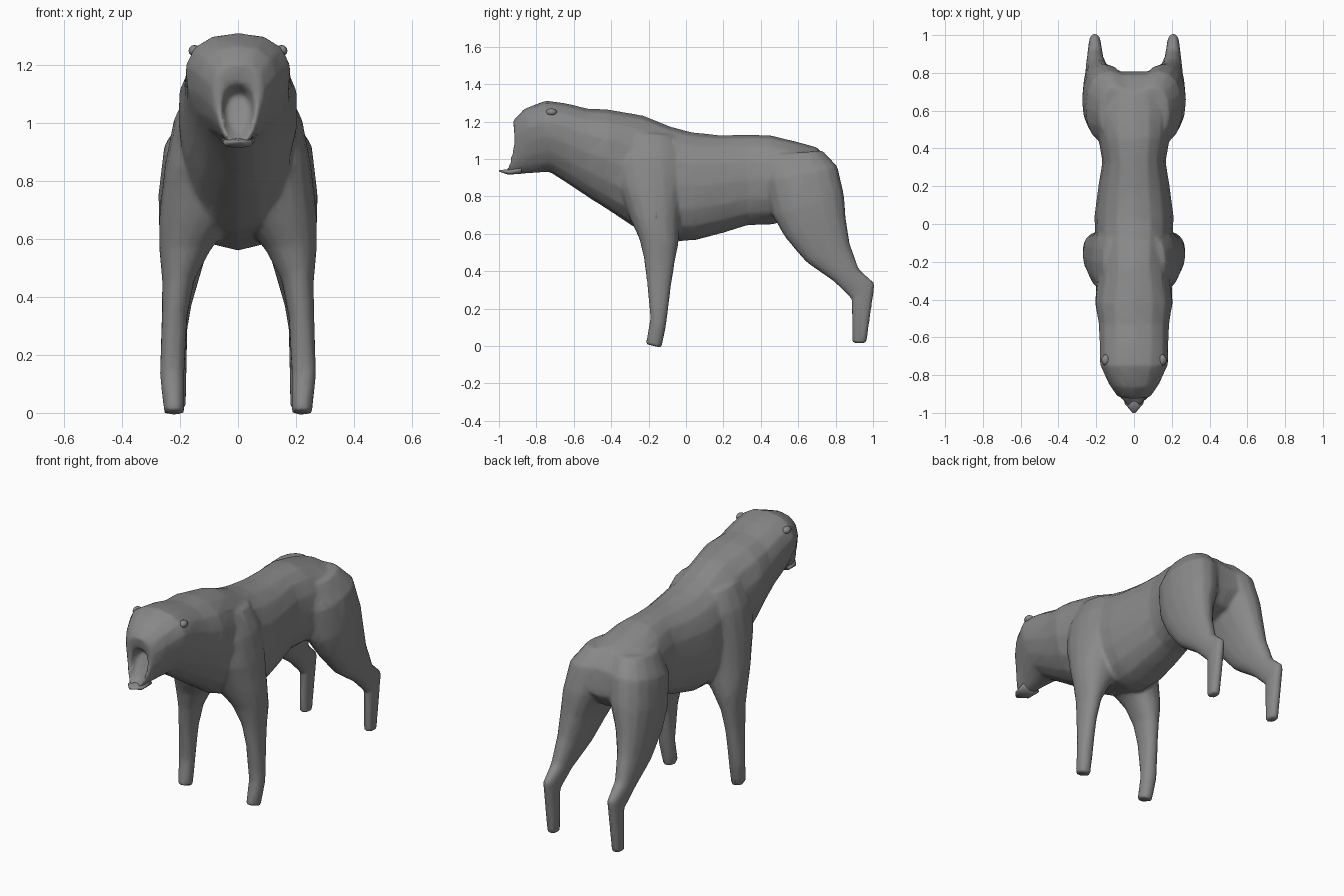
import bpy, bmesh, math
from mathutils import Vector

cube = bpy.data.objects.get("Cube")
if cube:
    bpy.data.objects.remove(cube, do_unlink=True)

fur = bpy.data.materials.new("grey_fur")
fur.use_nodes = True
fur.diffuse_color = (0.25, 0.25, 0.25, 1)
fur.node_tree.nodes["Principled BSDF"].inputs["Base Color"].default_value = (0.25, 0.25, 0.25, 1)


def loft(bm, rings, side=1, sides=16, power=0.9):
    """Skin oval rings: (y, z) of one edge, (y, z) of the other, x range, taper."""
    loops = []
    for ya, za, yb, zb, x0, x1, taper in rings:
        loop = []
        for i in range(sides):
            a = math.tau * i / sides
            c, s = (math.copysign(abs(f) ** power, f) for f in (math.cos(a), math.sin(a)))
            t = (s + 1) / 2
            x = (x0 + x1) / 2 + (x1 - x0) / 2 * c * (1 + taper * s)
            loop.append(bm.verts.new((side * x, ya + (yb - ya) * t, za + (zb - za) * t)))
        loops.append(loop)
    for a, b in zip(loops, loops[1:]):
        for i in range(sides):
            j = (i + 1) % sides
            bm.faces.new((a[i], a[j], b[j], b[i]))
    bm.faces.new(loops[0][::-1])
    bm.faces.new(loops[-1])


def finish(name, bm):
    bmesh.ops.recalc_face_normals(bm, faces=bm.faces)
    for f in bm.faces:
        f.smooth = True
    mesh = bpy.data.meshes.new(name)
    bm.to_mesh(mesh)
    bm.free()
    mesh.materials.append(fur)
    obj = bpy.data.objects.new(name, mesh)
    bpy.context.collection.objects.link(obj)
    return obj


def centred(rows):
    return [(ya, za, yb, zb, -w, w, t) for ya, za, yb, zb, w, t in rows]


def plain(rows):
    return [row + (0,) for row in rows]


# Head, neck and trunk: bottom point, top point, half width, taper
trunk = centred([
    (-.91, .965, -.845, 1.10, .042, .2),
    (-.965, .925, -.90, 1.13, .058, .1),
    (-.93, .915, -.915, 1.145, .072, .15),
    (-.88, .92, -.925, 1.205, .088, .2),
    (-.80, .925, -.865, 1.268, .13, .25),
    (-.73, .93, -.75, 1.312, .175, .25),
    (-.62, .86, -.64, 1.297, .176, .25),
    (-.50, .78, -.53, 1.27, .185, .2),
    (-.42, .73, -.42, 1.265, .205, .15),
    (-.27, .63, -.23, 1.232, .195, 0),
    (-.04, .56, -.08, 1.172, .205, 0),
    (.05, .565, .03, 1.143, .21, 0),
    (.20, .605, .18, 1.127, .19, 0),
    (.33, .645, .33, 1.13, .168, 0),
    (.47, .65, .45, 1.127, .19, 0),
    (.62, .70, .60, 1.09, .20, 0),
    (.75, .74, .70, 1.062, .165, 0),
    (.81, .82, .79, .97, .11, 0),
])

# Legs: front point, back point, inner and outer x
front_leg = plain([
    (-.215, .01, -.13, -.01, .185, .256),
    (-.19, .15, -.105, .12, .185, .27),
    (-.21, .35, -.08, .32, .175, .263),
    (-.225, .47, -.06, .45, .15, .262),
    (-.25, .575, -.04, .55, .095, .272),
    (-.30, .68, -.03, .68, .0, .272),
    (-.36, .85, -.02, .86, .0, .252),
    (-.38, 1.0, -.02, 1.02, .0, .222),
    (-.34, 1.14, -.06, 1.13, .0, .165),
])
hind_leg = plain([
    (.89, .015, .965, .015, .18, .238),
    (.885, .25, 1.01, .335, .175, .24),
    (.79, .345, .925, .41, .16, .252),
    (.64, .45, .875, .55, .125, .262),
    (.53, .58, .855, .68, .085, .272),
    (.46, .70, .845, .81, .03, .275),
    (.42, .88, .81, .96, .0, .255),
    (.44, 1.02, .73, 1.045, .0, .185),
])

bm = bmesh.new()
loft(bm, trunk)
for side in (1, -1):
    loft(bm, front_leg, side)
    loft(bm, hind_leg, side)
body = finish("body_and_legs", bm)

# Merge the lofts into one continuous, lightly faceted skin
skin = body.modifiers.new("Merge", 'REMESH')
skin.mode = 'VOXEL'
skin.voxel_size = 0.011
skin.use_smooth_shade = True
soft = body.modifiers.new("Soften", 'SMOOTH')
soft.factor = 0.5
soft.iterations = 5
thin = body.modifiers.new("Simplify", 'DECIMATE')
thin.ratio = 0.1

# Pointed lower lip
bm = bmesh.new()
loft(bm, centred([
    (-.88, .92, -.88, .96, .06, 0),
    (-.95, .915, -.95, .945, .05, 0),
    (-1.0, .932, -1.0, .94, .008, 0),
]), sides=10)
finish("lower_lip", bm)


def blob(name, place, size):
    bm = bmesh.new()
    bmesh.ops.create_uvsphere(bm, u_segments=10, v_segments=6, radius=1)
    bmesh.ops.scale(bm, vec=size, verts=bm.verts)
    bmesh.ops.translate(bm, vec=Vector(place), verts=bm.verts)
    finish(name, bm)


# Small eyes and flat folded ears
for side, label in ((1, "left"), (-1, "right")):
    blob(label + "_eye", (side * .08, -.885, 1.145), (.016, .014, .014))
    blob(label + "_ear", (side * .15, -.72, 1.25), (.022, .03, .02))
